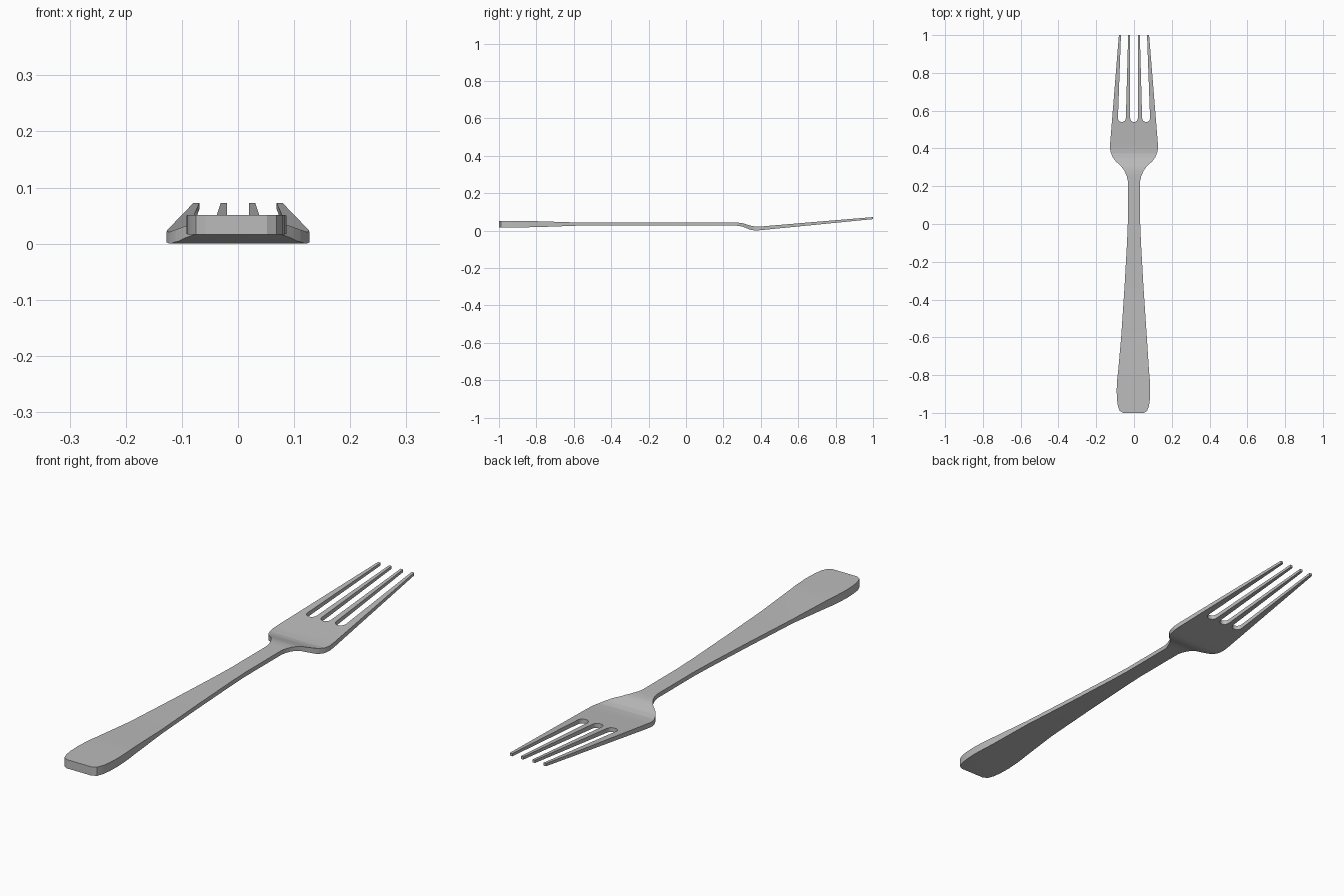
import bpy
import bmesh
from math import sin, cos, pi

cube = bpy.data.objects.get("Cube")
if cube:
    bpy.data.objects.remove(cube, do_unlink=True)


def lerp_profile(profile, y):
    """Piecewise-linear height at y."""
    for (y0, z0), (y1, z1) in zip(profile, profile[1:]):
        if y <= y1:
            t = max(0, (y - y0) / (y1 - y0))
            return z0 + t * (z1 - z0)
    return profile[-1][1]


def slot(x_right, x_left, tip_right, tip_left, floor):
    """Gap between two tines: down one side, round the floor, up the other."""
    mid, r = (x_right + x_left) / 2, (x_right - x_left) / 2
    arc = [(mid + r * cos(a * pi / 8), floor + r - r * sin(a * pi / 8)) for a in range(9)]
    return [(tip_right, 1)] + arc + [(tip_left, 1)]


# Right half of the outline, from the handle end up to the outer tine tip
side = [(0.055, -1), (0.072, -0.99), (0.082, -0.965), (0.087, -0.93), (0.089, -0.88),
        (0.086, -0.82), (0.081, -0.77), (0.068, -0.6), (0.05, -0.33), (0.037, -0.1),
        (0.033, 0), (0.033, 0.23), (0.038, 0.252), (0.05, 0.28), (0.068, 0.306),
        (0.095, 0.33), (0.112, 0.352), (0.123, 0.378), (0.127, 0.4), (0.126, 0.43),
        (0.08, 1)]
outer_slot = slot(0.085, 0.043, 0.069, 0.031, 0.54)
middle_slot = slot(0.02, -0.02, 0.02, -0.02, 0.54)


def mirrored(points):
    return [(-x, y) for x, y in reversed(points)]


outline = side + outer_slot + middle_slot + mirrored(outer_slot) + mirrored(side)

# Heights of the upper and lower surfaces along the length
top = [(-1, 0.051), (-0.8, 0.05), (-0.58, 0.043), (0.27, 0.043), (0.30, 0.040),
       (0.35, 0.025), (0.375, 0.021), (0.40, 0.0215), (0.45, 0.026), (1, 0.072)]
bottom = [(-1, 0.016), (-0.8, 0.018), (-0.58, 0.026), (0.27, 0.026), (0.30, 0.022),
          (0.345, 0.004), (0.37, 0), (0.40, 0.002), (0.45, 0.007), (1, 0.061)]

# Flat sheet, cut across wherever the profile bends
bm = bmesh.new()
bm.faces.new([bm.verts.new((x, y, 0)) for x, y in outline])
for y in sorted({p[0] for p in top + bottom if abs(p[0]) < 1}):
    bmesh.ops.bisect_plane(bm, geom=bm.verts[:] + bm.edges[:] + bm.faces[:],
                           plane_co=(0, y, 0), plane_no=(0, 1, 0))

# Thicken it and follow the upper and lower profiles
lower = bm.verts[:]
extruded = bmesh.ops.extrude_face_region(bm, geom=bm.faces[:], use_keep_orig=True)
upper = [g for g in extruded["geom"] if isinstance(g, bmesh.types.BMVert)]
for verts, profile in ((lower, bottom), (upper, top)):
    for v in verts:
        v.co.z = lerp_profile(profile, v.co.y)
        v.co.x -= 0.003 * min(1, max(0, -(v.co.y + 0.6) * 4))
bmesh.ops.recalc_face_normals(bm, faces=bm.faces[:])

mesh = bpy.data.meshes.new("fork")
bm.to_mesh(mesh)
bm.free()
fork = bpy.data.objects.new("fork", mesh)
bpy.context.collection.objects.link(fork)

# Brushed grey metal
metal = bpy.data.materials.new("grey metal")
metal.use_nodes = True
colour = (0.5, 0.5, 0.5, 1)
metal.diffuse_color = colour
metal.node_tree.nodes["Principled BSDF"].inputs["Base Color"].default_value = colour
mesh.materials.append(metal)

bpy.ops.object.select_all(action="DESELECT")
fork.select_set(True)
bpy.context.view_layer.objects.active = fork
bpy.ops.object.shade_smooth_by_angle(angle=pi / 6)
